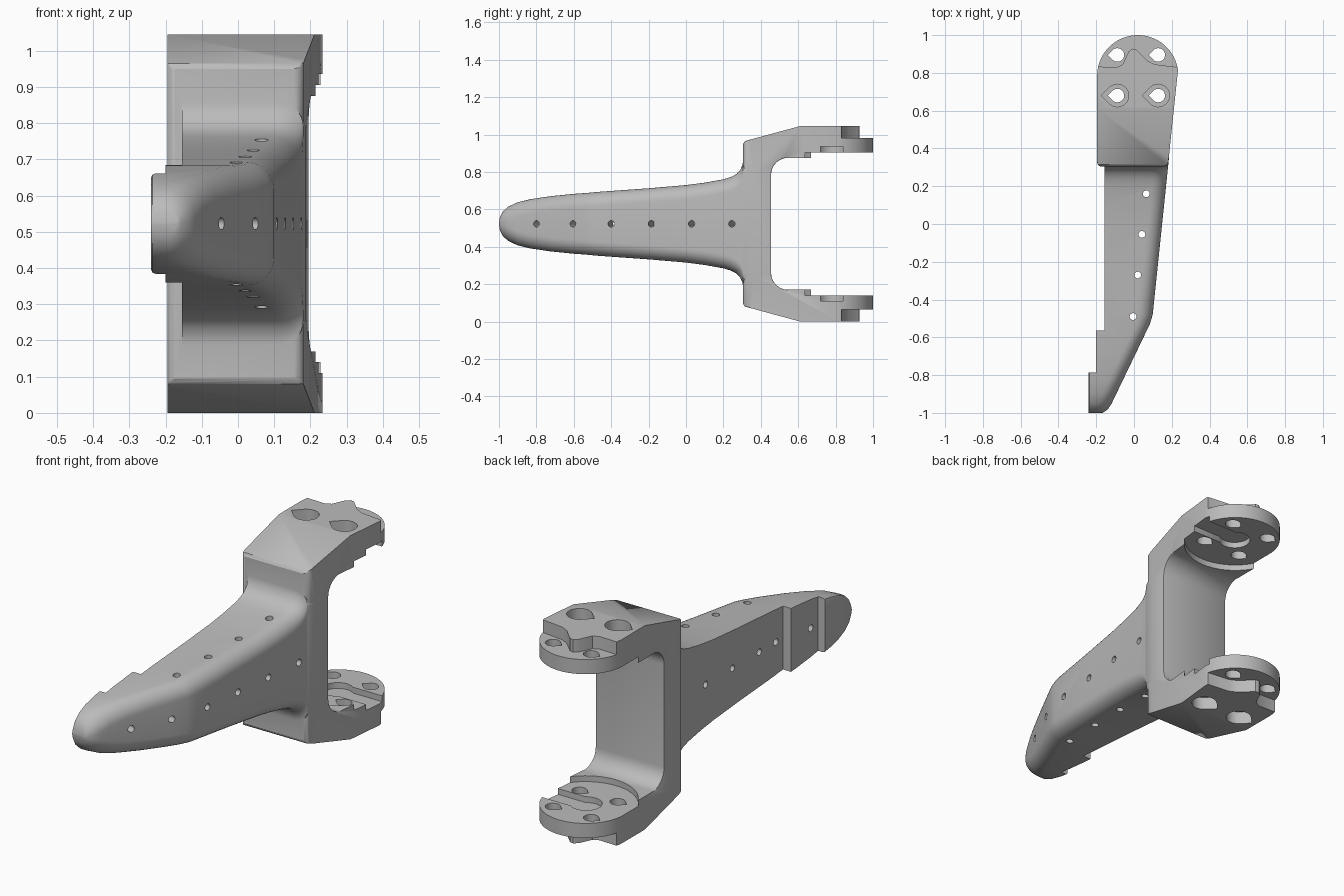
import bpy, bmesh, math
from mathutils import Vector

if "Cube" in bpy.data.objects:
    bpy.data.objects.remove(bpy.data.objects["Cube"], do_unlink=True)

H = 1.045          # total height
MID = H / 2        # mirror plane between the two arms
CX, CY, R = 0.02, 0.785, 0.215   # arm disc

grey = bpy.data.materials.new("matte_grey")
grey.use_nodes = True
grey.diffuse_color = (0.5, 0.5, 0.5, 1)
grey.node_tree.nodes["Principled BSDF"].inputs["Base Color"].default_value = (0.5, 0.5, 0.5, 1)


def finish(name, bm):
    bmesh.ops.recalc_face_normals(bm, faces=bm.faces[:])
    mesh = bpy.data.meshes.new(name)
    bm.to_mesh(mesh)
    bm.free()
    mesh.materials.append(grey)
    ob = bpy.data.objects.new(name, mesh)
    bpy.context.collection.objects.link(ob)
    return ob


def loft(name, rings):
    bm = bmesh.new()
    rows = [[bm.verts.new(p) for p in ring] for ring in rings]
    n = len(rows[0])
    for a, b in zip(rows, rows[1:]):
        for i in range(n):
            bm.faces.new((a[i], a[(i + 1) % n], b[(i + 1) % n], b[i]))
    bm.faces.new(rows[0])
    bm.faces.new(rows[-1][::-1])
    return finish(name, bm)


def prism(name, pts, axis, lo, hi):
    place = (lambda p, t: (t, p[0], p[1])) if axis == "x" else (lambda p, t: (p[0], p[1], t))
    return loft(name, [[place(p, t) for p in pts] for t in (lo, hi)])


def arc(cx, cy, r, start, end, n):
    return [(cx + r * math.cos(math.radians(start + (end - start) * i / n)),
             cy + r * math.sin(math.radians(start + (end - start) * i / n))) for i in range(n + 1)]


def rect(a0, a1, b0, b1):
    return [(a0, b0), (a1, b0), (a1, b1), (a0, b1)]


def activate(ob):
    bpy.ops.object.select_all(action="DESELECT")
    ob.select_set(True)
    bpy.context.view_layer.objects.active = ob


def combine(ob, other, operation):
    mod = ob.modifiers.new("combine", "BOOLEAN")
    mod.operation, mod.object, mod.solver = operation, other, "EXACT"
    activate(ob)
    bpy.ops.object.modifier_apply(modifier=mod.name)
    bpy.data.objects.remove(other, do_unlink=True)


def cut(ob, pts, axis, lo, hi):
    combine(ob, prism("cutter", pts, axis, lo, hi), "DIFFERENCE")


def cut_both_arms(ob, pts, lo, hi):
    cut(ob, pts, "z", lo, hi)
    cut(ob, pts, "z", H - hi, H - lo)


def interp(table, t):
    for (a, u), (b, v) in zip(table, table[1:]):
        if t <= b:
            return u + (v - u) * (t - a) / (b - a)
    return table[-1][1]


# Tapered limb: rounded sections lofted from toe to fork
RIGHT = [(-1, -0.165), (-0.985, -0.14), (-0.96, -0.122), (-0.53, 0.085), (-0.48, 0.1), (0.82, 0.235)]
HALF = [(-1, 0.006), (-0.995, 0.035), (-0.98, 0.065), (-0.95, 0.092), (-0.9, 0.115), (-0.83, 0.132),
        (-0.72, 0.148), (-0.6, 0.16), (-0.53, 0.165), (-0.48, 0.17), (-0.2, 0.19), (0, 0.207),
        (0.1, 0.22), (0.2, 0.238), (0.24, 0.25), (0.27, 0.266), (0.29, 0.288), (0.302, 0.315),
        (0.306, 0.34), (0.36, 0.34)]


def section(y, h):
    left, right = -0.24, interp(RIGHT, y) - 0.001
    r = min(0.075, h * 0.9, (right - left) * 0.8)
    s = min(0.012, h * 0.5)
    pts = (arc(right - r, MID - h + r, r, -90, 0, 8) + arc(right - r, MID + h - r, r, 0, 90, 8)
           + arc(left + s, MID + h - s, s, 90, 180, 2) + arc(left + s, MID - h + s, s, 180, 270, 2))
    return [(x, y, z) for x, z in pts]


limb = loft("leg_fork", [section(y, h) for y, h in HALF])
cut(limb, rect(-0.5, -0.2, -0.785, 0.5), "z", -1, 2)
cut(limb, rect(-0.5, -0.155, -0.565, 0.5), "z", -1, 2)

# Fork: C-shaped side profile trimmed by the outline seen from above
upper = [(0.305, H - 0.095), (0.315, H - 0.08), (0.61, H), (1.1, H), (1.1, 0.875)]
upper += arc(0.545, 0.785, 0.09, 90, 180, 8)
lower = [(y, H - z) for y, z in reversed(upper)]
fork = prism("fork", upper + lower, "x", -0.5, 0.5)
outline = arc(CX, CY, R, 8, 180, 40)
outline += arc(-0.175, 0.325, 0.02, 180, 270, 4) + arc(0.155, 0.332, 0.027, 270, 354, 4)
combine(fork, prism("outline", outline, "z", -1, 2), "INTERSECT")

# Soften the front and inner edges of the fork
bm = bmesh.new()
bm.from_mesh(fork.data)
bmesh.ops.remove_doubles(bm, verts=bm.verts[:], dist=0.0001)
soft = [e for e in bm.edges if len(e.link_faces) == 2 and e.calc_face_angle() > 0.8
        and all(v.co.y < 0.6 for v in e.verts)]
bmesh.ops.bevel(bm, geom=soft, offset=0.012, segments=2, profile=0.5, affect="EDGES", clamp_overlap=True)
bm.to_mesh(fork.data)
bm.free()
combine(limb, fork, "UNION")

# Inner round seats and the slots for the drive arms
cut_both_arms(limb, arc(CX, CY, 0.245, 0, 354, 59), 0.7, 0.905)
slot = [(0.3, 0.72), (0.3, 0.84)] + arc(CX, 0.78, 0.075, 53, 307, 20)
cut_both_arms(limb, slot, 0.8, 0.935)

# Outer step with a wavy edge behind the raised pad
wave = [(-0.4, 0.84), (-0.09, 0.83), (-0.06, 0.845), (-0.03, 0.91), (-0.01, 0.928), (0.01, 0.925),
        (0.07, 0.865), (0.11, 0.845), (0.4, 0.81), (0.4, 1.2), (-0.4, 1.2)]
cut_both_arms(limb, wave, 0.98, 1.2)

# Teardrop bolt holes, counterbored at the front pair


def teardrop(x, y, r):
    return arc(x, y, r, -135, 135, 18) + [(x - 1.41 * r, y)]


for x in (-0.088, 0.128):
    for y in (0.68, 0.895):
        cut_both_arms(limb, teardrop(x, y, 0.036), 0.8, 1.2)
    cut_both_arms(limb, teardrop(x, 0.68, 0.06), 0.98, 1.2)

# Small vertical holes through the limb
for x, y in ((0.065, 0.16), (0.042, -0.055), (0.02, -0.27), (-0.005, -0.49)):
    cut(limb, arc(x, y, 0.018, 0, 345, 23), "z", -1, 2)

# Small sideways holes square to the slanted side
for y in (-0.8, -0.605, -0.4, -0.185, 0.03, 0.245):
    slope = 0.485 if y < -0.5 else 0.104
    direction = Vector((1, -slope, 0)).normalized()
    across = Vector((slope, 1, 0)).normalized()
    centre = Vector((interp(RIGHT, y), y, MID))
    rings = [[centre + direction * t + across * a + Vector((0, 0, b))
              for a, b in arc(0, 0, 0.017, 0, 345, 23)] for t in (-0.5, 0.1)]
    combine(limb, loft("cutter", rings), "DIFFERENCE")

activate(limb)
bpy.ops.object.shade_smooth_by_angle(angle=math.radians(32))
